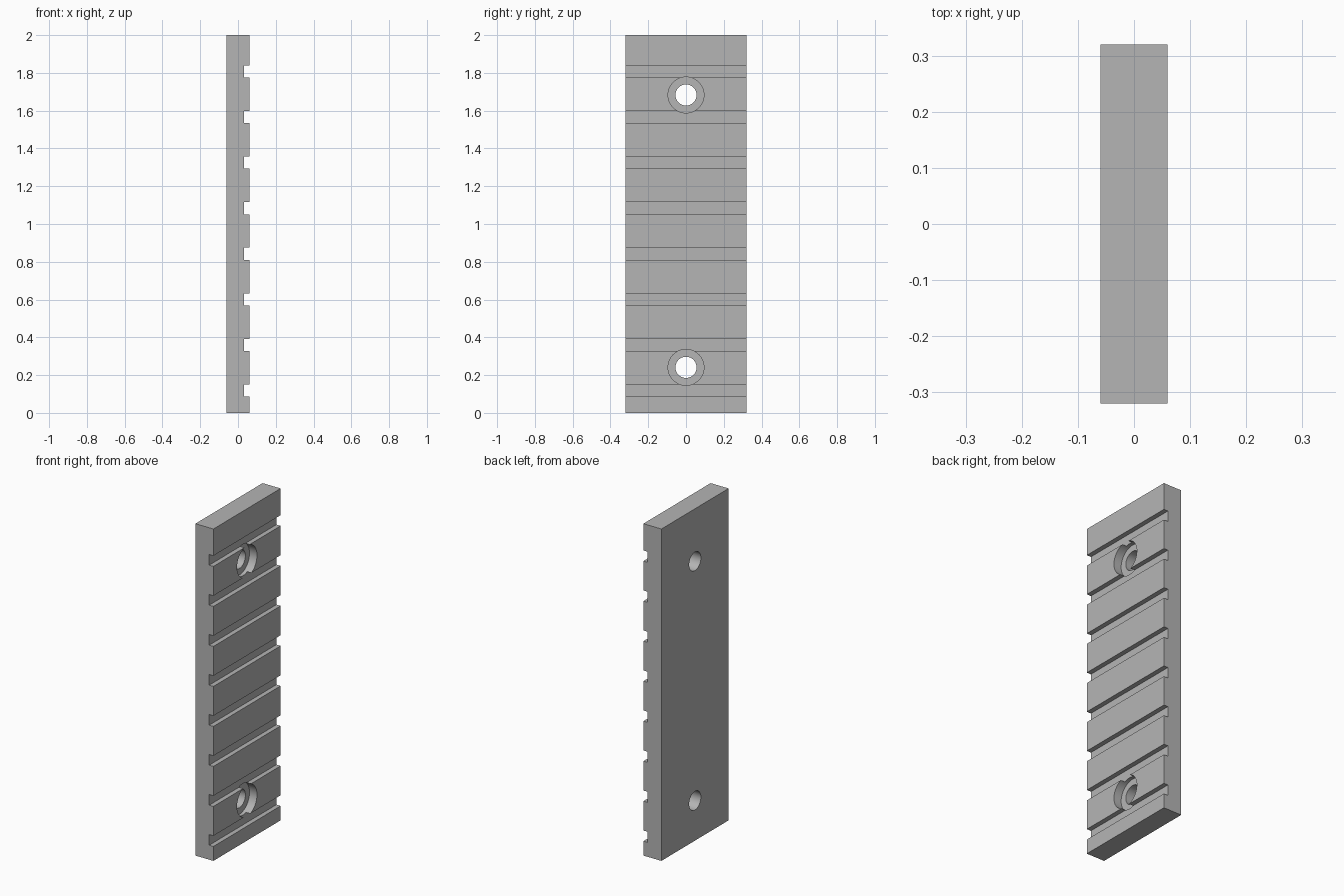
import bpy, bmesh, math
from mathutils import Matrix

cube = bpy.data.objects.get("Cube")
if cube:
    bpy.data.objects.remove(cube, do_unlink=True)

HALF_X, HALF_Y, HEIGHT = 0.06, 0.32, 2.0
GROOVE_FLOOR, GROOVE_HALF = 0.032, 0.032
GROOVES = [0.119 + 0.2411 * i for i in range(8)]
HOLES = (0.241, 1.683)
HOLE_R, BORE_R, BORE_DEPTH = 0.056, 0.095, 0.05

grey = bpy.data.materials.new("plain grey")
grey.use_nodes = True
colour = (0.46, 0.46, 0.46, 1)
grey.diffuse_color = colour
grey.node_tree.nodes["Principled BSDF"].inputs["Base Color"].default_value = colour


def make_object(name, bm):
    bmesh.ops.recalc_face_normals(bm, faces=bm.faces)
    mesh = bpy.data.meshes.new(name)
    bm.to_mesh(mesh)
    bm.free()
    mesh.materials.append(grey)
    obj = bpy.data.objects.new(name, mesh)
    bpy.context.collection.objects.link(obj)
    return obj


def cut_cylinder(target, radius, x0, x1, z):
    """Cut a round hole along x from the target."""
    bm = bmesh.new()
    place = Matrix.Translation(((x0 + x1) / 2, 0, z)) @ Matrix.Rotation(math.pi / 2, 4, 'Y')
    bmesh.ops.create_cone(bm, cap_ends=True, segments=64, radius1=radius,
                          radius2=radius, depth=x1 - x0, matrix=place)
    cutter = make_object("hole_cutter", bm)
    cutter.hide_render = True
    mod = target.modifiers.new("hole", 'BOOLEAN')
    mod.operation, mod.solver, mod.object = 'DIFFERENCE', 'EXACT', cutter
    bpy.context.view_layer.objects.active = target
    bpy.ops.object.modifier_apply(modifier=mod.name)
    bpy.data.objects.remove(cutter, do_unlink=True)


# Grooved side profile, extruded across the width
profile = [(-HALF_X, HEIGHT), (-HALF_X, 0), (HALF_X, 0)]
for z in GROOVES:
    lo, hi = z - GROOVE_HALF, z + GROOVE_HALF
    profile += [(HALF_X, lo), (GROOVE_FLOOR, lo), (GROOVE_FLOOR, hi), (HALF_X, hi)]
profile.append((HALF_X, HEIGHT))

bm = bmesh.new()
face = bm.faces.new([bm.verts.new((x, -HALF_Y, z)) for x, z in profile])
extruded = bmesh.ops.extrude_face_region(bm, geom=[face])["geom"]
bmesh.ops.translate(bm, vec=(0, 2 * HALF_Y, 0),
                    verts=[v for v in extruded if isinstance(v, bmesh.types.BMVert)])
plate = make_object("grooved_plate", bm)

# Counterbored screw holes
for z in HOLES:
    cut_cylinder(plate, BORE_R, HALF_X - BORE_DEPTH, HALF_X + 0.1, z)
    cut_cylinder(plate, HOLE_R, -HALF_X - 0.1, HALF_X + 0.1, z)

# Smooth bores, sharp plate edges
bpy.ops.object.select_all(action='DESELECT')
plate.select_set(True)
bpy.context.view_layer.objects.active = plate
bpy.ops.object.shade_smooth_by_angle(angle=math.radians(30))
